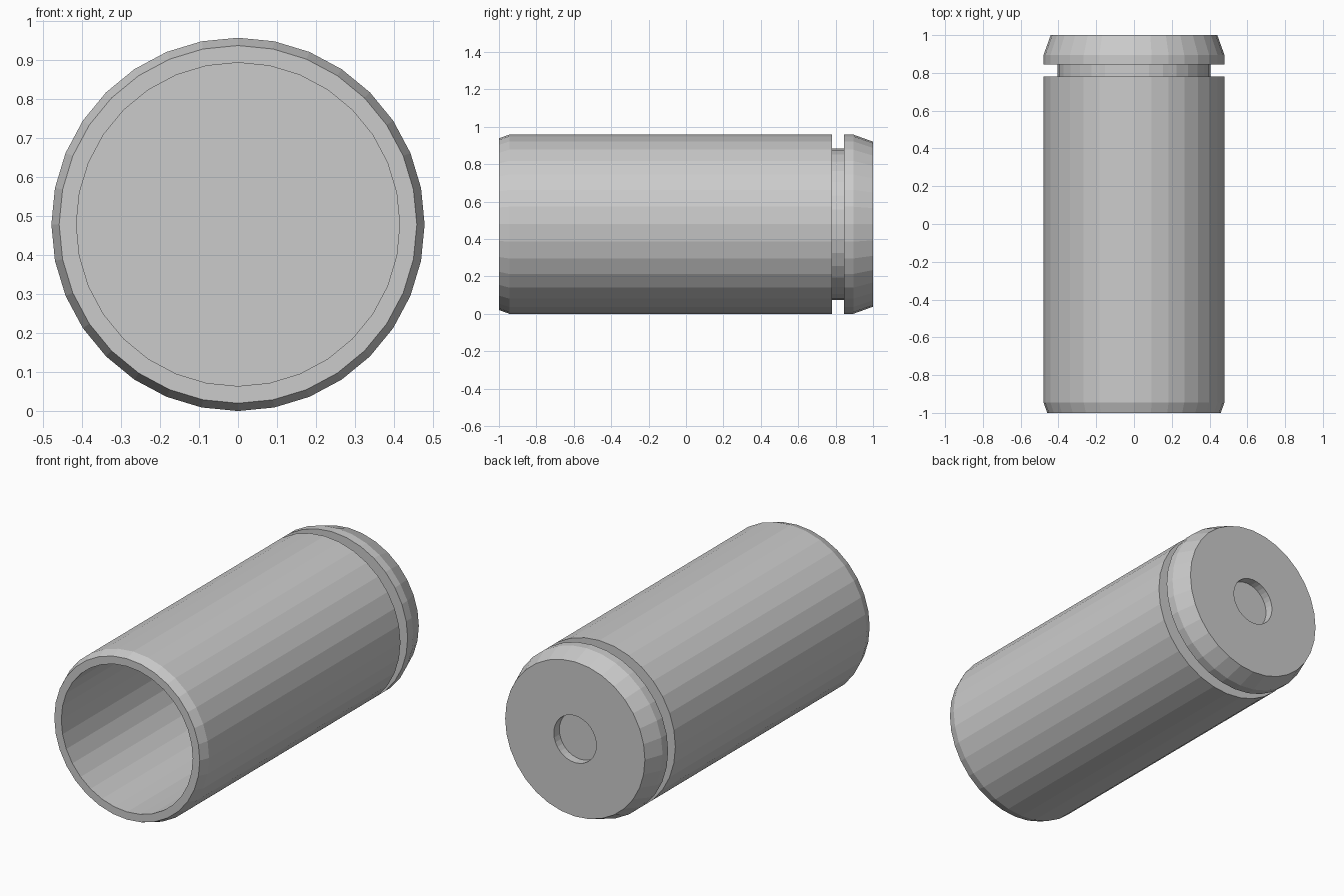
import bpy, bmesh
from math import sin, cos, tau

if "Cube" in bpy.data.objects:
    bpy.data.objects.remove(bpy.data.objects["Cube"])

SIDES = 32
CENTRE_Z = 0.479

# Closed wall profile as (radius, y): inner floor, bore, mouth, body, groove, rim, base recess
PROFILE = [
    (0.415, 0.74), (0.415, -1.0), (0.459, -1.0), (0.479, -0.945),
    (0.479, 0.78), (0.404, 0.78), (0.404, 0.845), (0.479, 0.845),
    (0.479, 0.895), (0.441, 1.0), (0.134, 1.0), (0.134, 0.95),
]


def lathe(name, profile, sides):
    """Spin a profile about the y axis, closing both ends with flat caps."""
    bm = bmesh.new()
    rings = [[bm.verts.new((r * cos(tau * i / sides), y,
                            CENTRE_Z + r * sin(tau * i / sides)))
              for i in range(sides)] for r, y in profile]
    for a, b in zip(rings, rings[1:]):
        for i in range(sides):
            j = (i + 1) % sides
            bm.faces.new((a[i], a[j], b[j], b[i]))
    bm.faces.new(rings[0])
    bm.faces.new(rings[-1])
    bmesh.ops.recalc_face_normals(bm, faces=bm.faces)
    mesh = bpy.data.meshes.new(name)
    bm.to_mesh(mesh)
    bm.free()
    obj = bpy.data.objects.new(name, mesh)
    bpy.context.collection.objects.link(obj)
    return obj


# Hollow casing with open front, grooved rim and recessed base
lathe("hollow_casing", PROFILE, SIDES)
